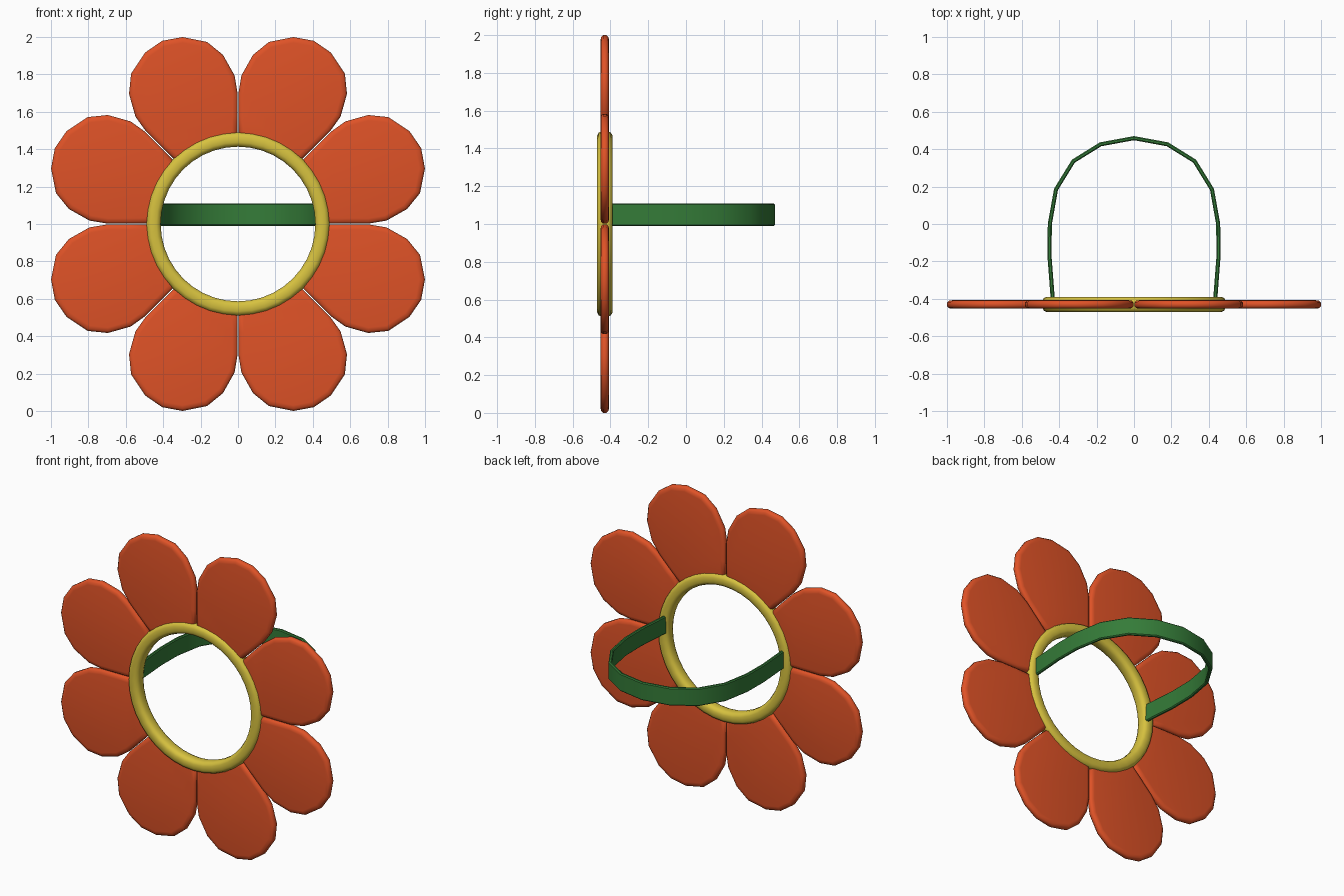
import bpy, bmesh, math

if "Cube" in bpy.data.objects:
    bpy.data.objects.remove(bpy.data.objects["Cube"])

CZ, FY = 1.0, -0.43   # flower centre height and depth


def material(name, rgb):
    m = bpy.data.materials.new(name)
    m.diffuse_color = (*rgb, 1)
    m.use_nodes = True
    m.node_tree.nodes["Principled BSDF"].inputs["Base Color"].default_value = m.diffuse_color
    return m


ORANGE = material("petal orange", (0.74, 0.085, 0.02))
YELLOW = material("ring yellow", (0.68, 0.54, 0.05))
GREEN = material("band green", (0.035, 0.2, 0.04))


def make(name, bm, mat, angle):
    bmesh.ops.recalc_face_normals(bm, faces=bm.faces)
    me = bpy.data.meshes.new(name)
    bm.to_mesh(me)
    bm.free()
    me.materials.append(mat)
    ob = bpy.data.objects.new(name, me)
    bpy.context.collection.objects.link(ob)
    bpy.ops.object.select_all(action='DESELECT')
    ob.select_set(True)
    bpy.context.view_layer.objects.active = ob
    bpy.ops.object.shade_smooth_by_angle(angle=math.radians(angle))
    return ob


def bridge(bm, loops, closed):
    """Quads between successive closed vertex loops."""
    n = len(loops[0])
    pairs = list(zip(loops, loops[1:]))
    if closed:
        pairs.append((loops[-1], loops[0]))
    for a, b in pairs:
        for j in range(n):
            k = (j + 1) % n
            bm.faces.new((a[j], a[k], b[k], b[j]))


# petals: rounded pads, outline given as (radius, half width)
half = [(0.44, 0.178), (0.53, 0.217), (0.645, 0.265), (0.74, 0.287), (0.866, 0.272),
        (0.962, 0.22), (1.037, 0.108)]
outline = half + [(1.06, 0.0)] + [(r, -t) for r, t in reversed(half)]
layers = [(0.90, -0.023), (0.965, -0.020), (1.0, -0.009),
          (1.0, 0.009), (0.965, 0.020), (0.90, 0.023)]
for i in range(8):
    a = math.radians(22.5 + 45 * i)
    bm = bmesh.new()
    loops = []
    for s, y in layers:
        loop = []
        for r, t in outline:
            r2 = 0.75 + (r - 0.75) * s
            loop.append(bm.verts.new((r2 * math.cos(a) - t * s * math.sin(a), FY + y,
                                      CZ + r2 * math.sin(a) + t * s * math.cos(a))))
        loops.append(loop)
    bridge(bm, loops, False)
    bm.faces.new(loops[0])
    bm.faces.new(loops[-1])
    make(f"petal_{i + 1}", bm, ORANGE, 60)

# centre ring: rounded square section swept round
section = []
for k in range(12):
    q = 2 * math.pi * (k + 0.5) / 12
    c, s = math.cos(q), math.sin(q)
    section.append((0.452 + 0.0395 * math.copysign(abs(c) ** 0.7, c),
                    FY + 0.042 * math.copysign(abs(s) ** 0.7, s)))
bm = bmesh.new()
N = 40
loops = [[bm.verts.new((r * math.cos(2 * math.pi * i / N), y,
                        CZ + r * math.sin(2 * math.pi * i / N))) for r, y in section]
         for i in range(N)]
bridge(bm, loops, True)
make("centre_ring", bm, YELLOW, 60)

# band: flat strip bent into an arch behind the flower
side = [(0.433, -0.42), (0.452, -0.17), (0.45, 0.0), (0.417, 0.185),
        (0.324, 0.336), (0.179, 0.426)]
path = side + [(0, 0.459)] + [(-x, y) for x, y in reversed(side)]
strip = [(-0.011, 0.996), (-0.005, 0.99), (0.005, 0.99), (0.011, 0.996),
         (0.011, 1.103), (0.005, 1.109), (-0.005, 1.109), (-0.011, 1.103)]
bm = bmesh.new()
loops = []
for i, (x, y) in enumerate(path):
    x0, y0 = path[max(i - 1, 0)]
    x1, y1 = path[min(i + 1, len(path) - 1)]
    d = math.hypot(x1 - x0, y1 - y0)
    nx, ny = (y1 - y0) / d, -(x1 - x0) / d
    loops.append([bm.verts.new((x + nx * o, y + ny * o, z)) for o, z in strip])
bridge(bm, loops, False)
bm.faces.new(loops[0])
bm.faces.new(loops[-1])
make("band", bm, GREEN, 40)
